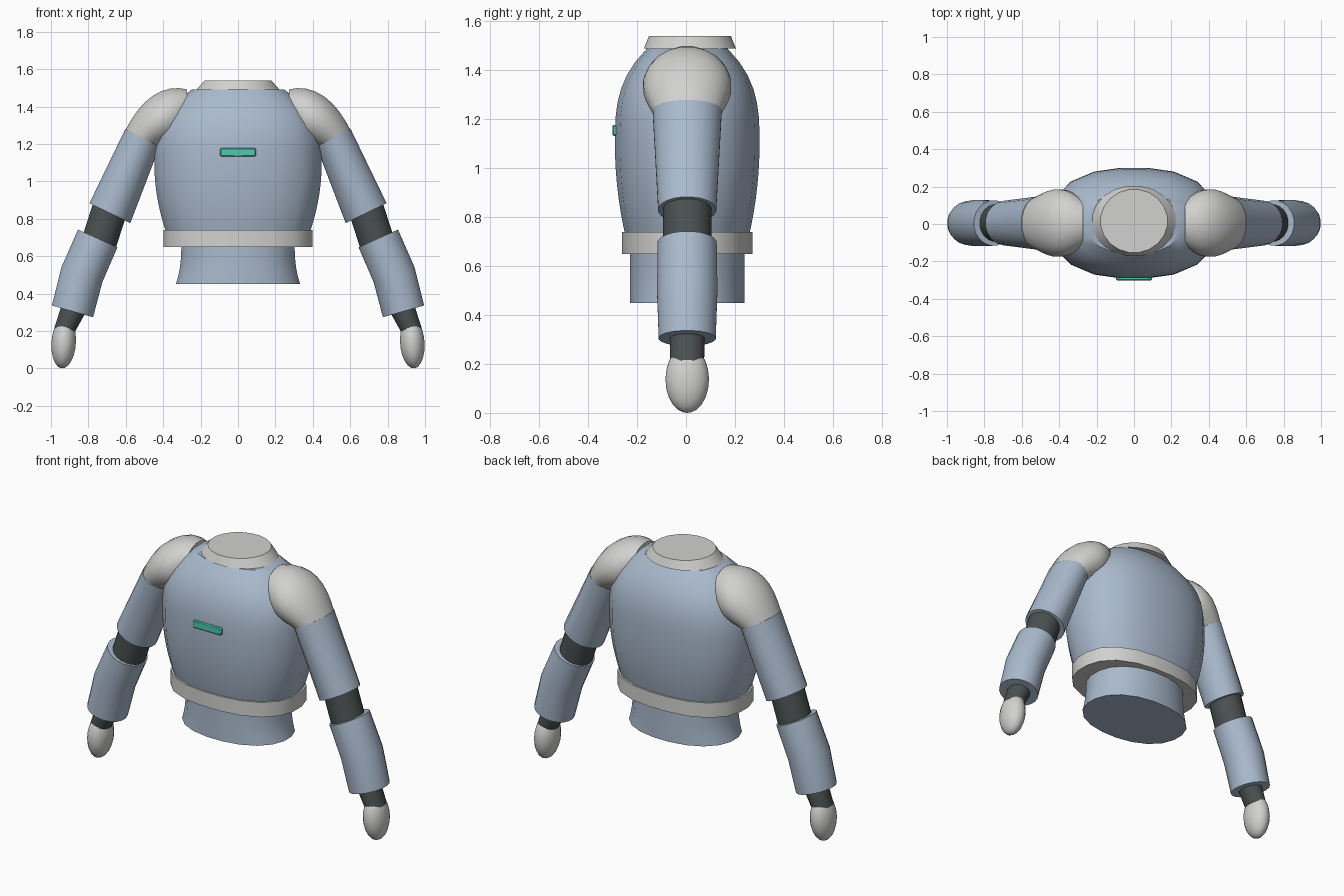
import bpy
import bmesh
from math import cos, sin, pi, radians
from mathutils import Vector

cube = bpy.data.objects.get("Cube")
if cube:
    bpy.data.objects.remove(cube, do_unlink=True)


def make_material(name, red, green, blue):
    material = bpy.data.materials.new(name)
    material.use_nodes = True
    color = (red, green, blue, 1)
    material.diffuse_color = color
    shader = material.node_tree.nodes["Principled BSDF"]
    shader.inputs["Base Color"].default_value = color
    return material


steel_blue = make_material("steel_blue", .4, .49, .61)
light_grey = make_material("light_grey", .64, .64, .63)
dark_rubber = make_material("dark_rubber", .07, .08, .08)
teal = make_material("teal", .08, .58, .43)


def finish(name, bm, material):
    """Turn the bmesh into a smooth object that keeps its hard edges."""
    bmesh.ops.recalc_face_normals(bm, faces=bm.faces)
    mesh = bpy.data.meshes.new(name)
    bm.to_mesh(mesh)
    bm.free()
    mesh.materials.append(material)
    for face in mesh.polygons:
        face.use_smooth = True
    mesh.set_sharp_from_angle(angle=radians(38))
    part = bpy.data.objects.new(name, mesh)
    bpy.context.collection.objects.link(part)


def loft(name, rings, material, power=2, sides=20):
    """Skin closed rings, each given as centre and two half axes."""
    bm = bmesh.new()
    loops = []
    for centre, across, along in rings:
        loop = []
        for step in range(sides):
            angle = 2 * pi * (step + .5) / sides
            c, s = cos(angle), sin(angle)
            reach = (abs(c) ** power + abs(s) ** power) ** (-1 / power)
            point = centre + (across * c + along * s) * reach
            loop.append(bm.verts.new(point))
        loops.append(loop)
    for low, high in zip(loops, loops[1:]):
        for step in range(sides):
            following = (step + 1) % sides
            bm.faces.new((low[step], low[following], high[following], high[step]))
    bm.faces.new(loops[0])
    bm.faces.new(loops[-1])
    finish(name, bm, material)


def trunk_part(name, rows, material, power=2, shift=.005):
    """Upright part; each row holds height, half width and half depth."""
    rings = []
    for height, width, depth in rows:
        centre = Vector((0, shift, height))
        rings.append((centre, Vector((width, 0, 0)), Vector((0, depth, 0))))
    loft(name, rings, material, power)


def arm_part(name, rows, material):
    """Mirrored pair; each row holds x, z, ring tilt, half width, half depth."""
    for label, side in (("left", 1), ("right", -1)):
        rings = []
        for x, z, tilt, width, depth in rows:
            centre = Vector((side * x, .005, z))
            across = Vector((side * cos(tilt), 0, sin(tilt))) * width
            rings.append((centre, across, Vector((0, depth, 0))))
        loft(label + "_" + name, rings, material)


def fractions(count):
    return [step / count for step in range(count + 1)]


# Chest barrel: widest in the middle, rounding over quickly at the top
chest = []
for t in fractions(14):
    rise = 2 * t - 1
    width = .45 - (.2 * rise ** 3 if rise > 0 else .07 * rise ** 2)
    chest.append((1.1 + .39 * rise, width, .66 * width))
trunk_part("chest", chest, steel_blue, power=2.4)

# Waist flaring towards its lower edge, with belt and collar
waist = [(.7 - .25 * t, .305 + .03 * t ** 3, .235) for t in fractions(6)]
trunk_part("waist", waist, steel_blue, power=2.2)
trunk_part("belt", [(.65, .4, .268), (.74, .4, .268)], light_grey, power=2.4)
trunk_part("neck_collar", [(1.49, .225, .19), (1.54, .18, .17)], light_grey, shift=.016)

# Shoulder cap: rings turn from the arm's direction to upright
shoulder = []
for t in fractions(8):
    swell = sin(pi * t)
    shoulder.append((.51 - .24 * t, 1.23 + .16 * sin(pi * t / 2), .45 + 1.1 * t,
                     .103 + .03 * swell, .142 - .02 * t + .05 * swell))
arm_part("shoulder", shoulder, light_grey)

# Arm sleeves and the dark joints between them
arm_part("upper_arm", [(.51, 1.235, .45, .104, .143),
                       (.685, .83, .45, .123, .12)], steel_blue)
arm_part("elbow", [(.67, .9, .4, .096, .1), (.76, .62, .4, .096, .1)], dark_rubber)
arm_part("forearm", [(.75, .695, .42, .117, .122),
                     (.835, .5, .35, .118, .125),
                     (.885, .305, .28, .116, .118)], steel_blue)
arm_part("wrist", [(.87, .34, .4, .07, .072), (.93, .2, .3, .055, .07)], dark_rubber)

# Egg-shaped hand, leaning slightly outwards
hand = []
for t in fractions(10):
    turn = .15 + (pi - .3) * t
    girth = sin(turn)
    hand.append((.937 - .01 * t, .137 - .137 * cos(turn), -.1, .067 * girth, .09 * girth))
arm_part("hand", hand, light_grey)

# Chest badge: a thin bar with softened edges
bm = bmesh.new()
bmesh.ops.create_cube(bm, size=1)
bmesh.ops.scale(bm, vec=(.19, .03, .045), verts=bm.verts)
bmesh.ops.translate(bm, vec=(0, -.286, 1.155), verts=bm.verts)
bmesh.ops.bevel(bm, geom=bm.edges[:], offset=.005, segments=1, affect='EDGES')
finish("chest_badge", bm, teal)
